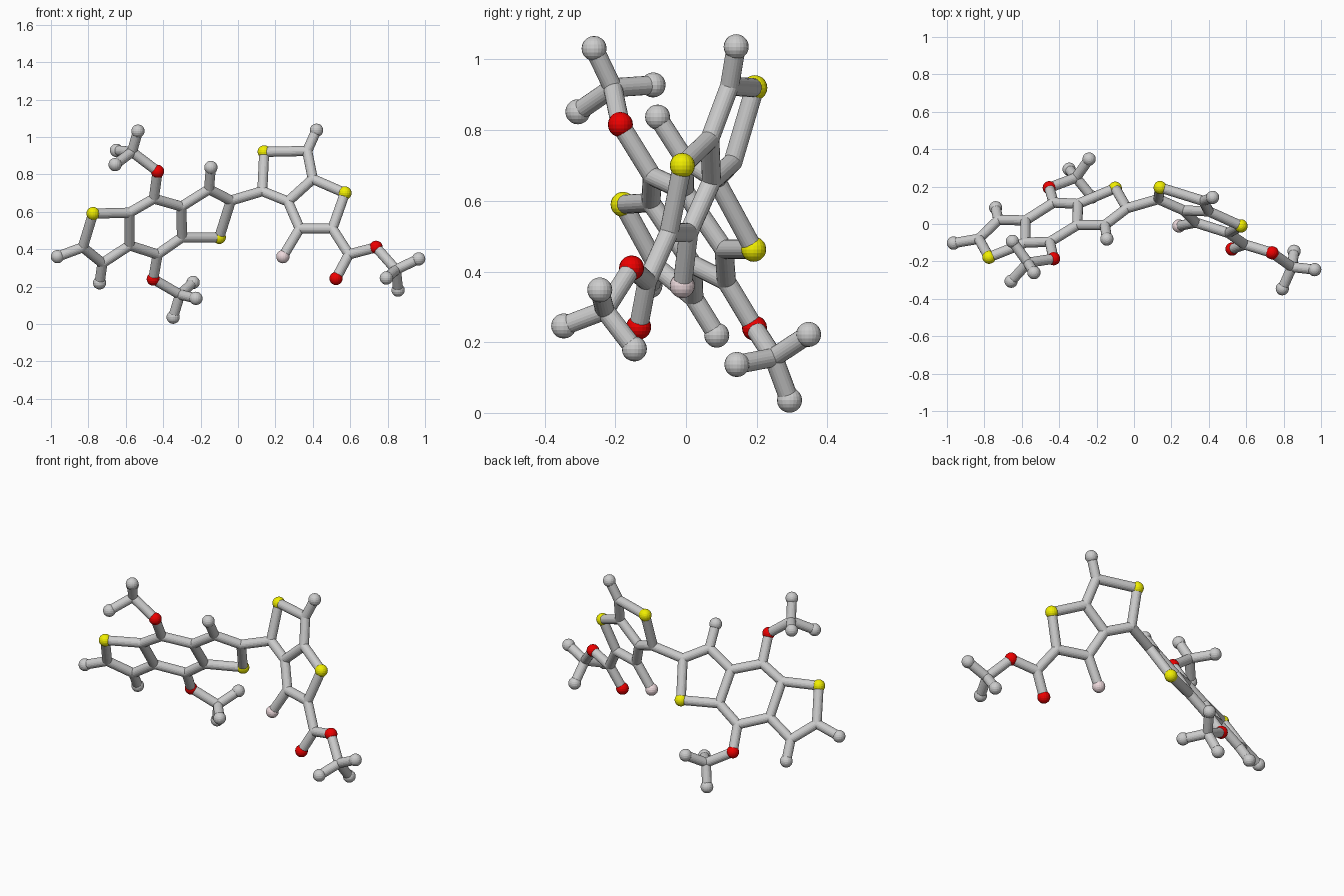
import bpy, bmesh
from mathutils import Vector, Matrix

if "Cube" in bpy.data.objects:
    bpy.data.objects.remove(bpy.data.objects["Cube"])

BOND_R, BALL_R, SIDES = 0.027, 0.0355, 20


def material(name, rgb):
    m = bpy.data.materials.new(name)
    m.diffuse_color = (*rgb, 1)
    m.use_nodes = True
    m.node_tree.nodes["Principled BSDF"].inputs["Base Color"].default_value = m.diffuse_color
    return m


RED = material("red", (0.85, 0.0, 0.0))
YELLOW = material("yellow", (0.88, 0.86, 0.0))
PINK = material("pale_pink", (0.85, 0.7, 0.72))


def left_plane(x, z):
    return Vector((x, 0.42 * x - 0.676 * z + 0.5465, z))


def right_plane(x, z):
    return Vector((x, -0.317 * x + 0.31 * z - 0.046, z))


# Flat left plate: three fused rings
flat_left = dict(
    S1=(-.775, .59), C1=(-.83, .41), C2=(-.725, .325), C3=(-.58, .42), C4=(-.58, .595),
    C5=(-.45, .67), C6=(-.302, .628), C7=(-.30, .463), C8=(-.43, .372), C9=(-.155, .72),
    C10=(-.038, .66), S2=(-.10, .463), H1=(-.965, .36), H2=(-.74, .22), H3=(-.145, .837),
    O1=(-.43, .816), O2=(-.453, .24))
# Flat right plate: two fused rings
flat_right = dict(
    D1=(.13, .71), S3=(.14, .92), D2=(.37, .925), D3=(.40, .775), S4=(.572, .70),
    D4=(.267, .655), D5=(.33, .51), D6=(.505, .51), H4=(.42, 1.036), F1=(.24, .36))
# Side arms out of the planes
arms = dict(
    M1=(-.567, -.207, .92), H5=(-.535, -.26, 1.031), H6=(-.65, -.093, .928), H7=(-.657, -.306, .852),
    M2=(-.31, .248, .157), H8=(-.24, .347, .222), H9=(-.225, .144, .137), H10=(-.347, .293, .036),
    K=(.593, -.11, .372), O3=(.524, -.134, .243), O4=(.738, -.154, .41),
    M3=(.845, -.23, .29), H11=(.966, -.244, .348), H12=(.793, -.346, .246), H13=(.856, -.146, .181))

P = {k: left_plane(*v) for k, v in flat_left.items()}
P.update({k: right_plane(*v) for k, v in flat_right.items()})
P.update({k: Vector(v) for k, v in arms.items()})


def finish(bm, name, mat=None):
    me = bpy.data.meshes.new(name)
    bm.to_mesh(me)
    bm.free()
    if mat:
        me.materials.append(mat)
    bpy.context.collection.objects.link(bpy.data.objects.new(name, me))


def add_ball(bm, at, r):
    bmesh.ops.create_uvsphere(bm, u_segments=SIDES, v_segments=SIDES // 2, radius=r,
                              matrix=Matrix.Translation(at))


def add_rod(bm, a, b):
    d = b - a
    mat = Matrix.Translation((a + b) / 2) @ d.to_track_quat('Z', 'Y').to_matrix().to_4x4()
    bmesh.ops.create_cone(bm, cap_ends=True, segments=SIDES, radius1=BOND_R, radius2=BOND_R,
                          depth=d.length, matrix=mat)


def rods(name, chains):
    """Rods along each chain of joints, with flush rounded elbows."""
    bm = bmesh.new()
    elbows = set()
    for chain in chains.split(","):
        joints = chain.split()
        for a, b in zip(joints, joints[1:]):
            add_rod(bm, P[a], P[b])
        elbows.update(j for j in joints if j[0] in "CDMK")
    for j in sorted(elbows):
        add_ball(bm, P[j], BOND_R)
    finish(bm, name)


def balls(name, initial, mat=None):
    bm = bmesh.new()
    for k, at in P.items():
        if k[0] == initial:
            add_ball(bm, at, BALL_R)
    finish(bm, name, mat)


# Rods
rods("left_ring_rods", "S1 C1 C2 C3 C4 S1,C4 C5 C6 C7 C8 C3,C6 C9 C10 S2 C7,C1 H1,C2 H2,C9 H3")
rods("upper_arm_rods", "C5 O1 M1 H5,M1 H6,M1 H7")
rods("lower_arm_rods", "C8 O2 M2 H8,M2 H9,M2 H10")
rods("link_rod", "C10 D1")
rods("right_ring_rods", "D1 S3 D2 D3 S4 D6 D5 D4 D1,D4 D3,D2 H4,D5 F1")
rods("right_arm_rods", "D6 K O4 M3 H11,K O3,M3 H12,M3 H13")

# Balls
balls("grey_end_balls", "H")
balls("red_balls", "O", RED)
balls("yellow_balls", "S", YELLOW)
balls("pink_ball", "F", PINK)
